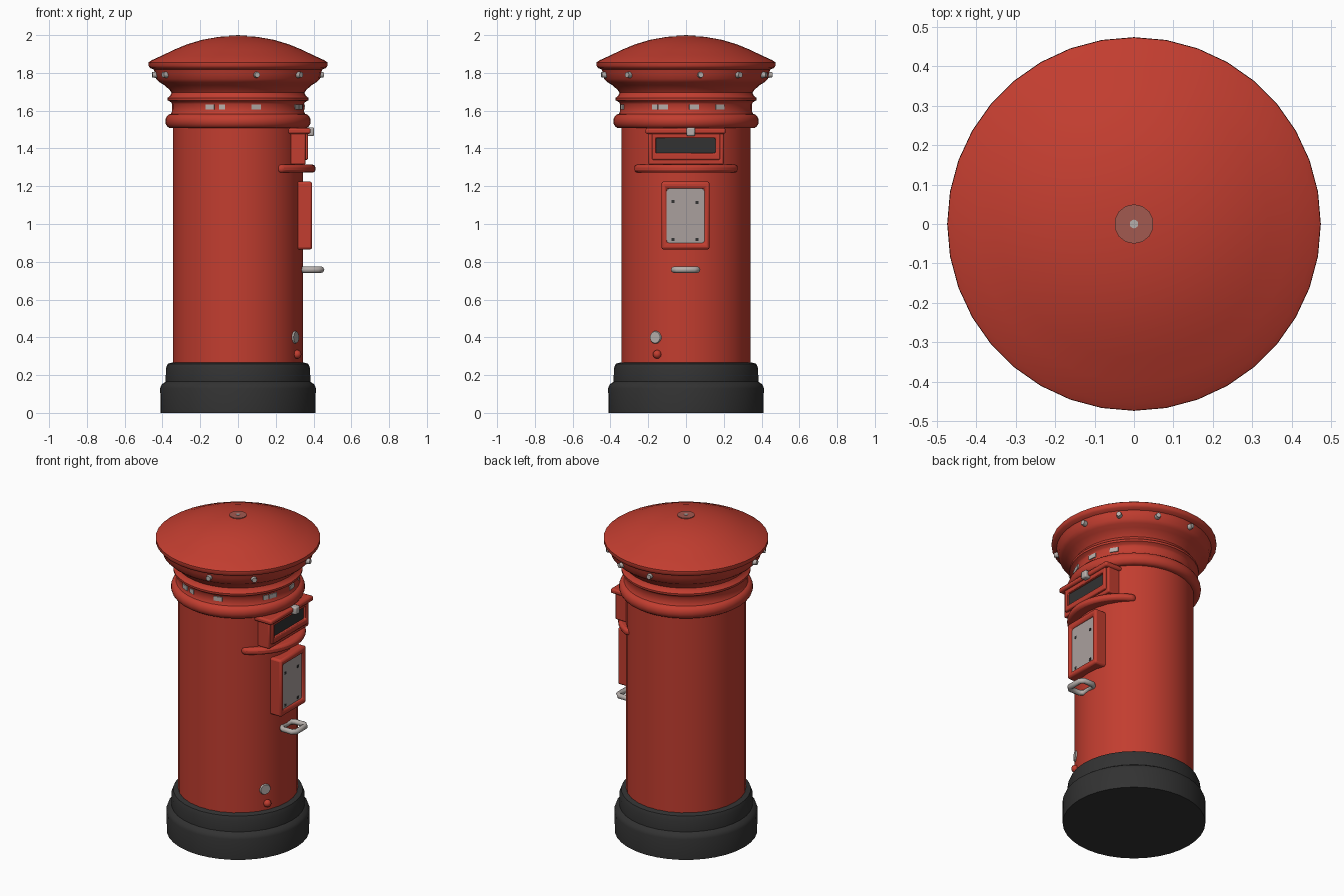
import bpy, bmesh, math
from mathutils import Matrix, Vector

if "Cube" in bpy.data.objects:
    bpy.data.objects.remove(bpy.data.objects["Cube"])


def mat(name, rgb):
    m = bpy.data.materials.new(name)
    m.diffuse_color = (*rgb, 1)
    m.use_nodes = True
    m.node_tree.nodes["Principled BSDF"].inputs["Base Color"].default_value = m.diffuse_color
    return m


RED = mat("red paint", (0.54, 0.047, 0.029))
BLACK = mat("black paint", (0.032, 0.032, 0.032))
SILVER = mat("bare metal", (0.47, 0.43, 0.41))
PLATE = mat("notice grey", (0.40, 0.35, 0.34))
WORN = mat("worn red", (0.36, 0.10, 0.08))


def finish(name, bm, material, angle=40, bevel=0):
    bmesh.ops.recalc_face_normals(bm, faces=bm.faces)
    me = bpy.data.meshes.new(name)
    bm.to_mesh(me)
    bm.free()
    ob = bpy.data.objects.new(name, me)
    bpy.context.collection.objects.link(ob)
    me.materials.append(material)
    me.shade_smooth()
    me.set_sharp_from_angle(angle=math.radians(angle))
    if bevel:
        b = ob.modifiers.new("bevel", 'BEVEL')
        b.width, b.segments = bevel, 2
    return ob


def revolve(name, profile, material, sides=36, angle=40):
    """Spin (radius, z) points around z; zero-radius ends close the shape."""
    bm = bmesh.new()
    vs = [bm.verts.new((r, 0, z)) for r, z in profile]
    es = [bm.edges.new(p) for p in zip(vs, vs[1:])]
    bmesh.ops.spin(bm, geom=vs + es, axis=(0, 0, 1), cent=(0, 0, 0),
                   steps=sides, angle=2 * math.pi)
    bmesh.ops.remove_doubles(bm, verts=bm.verts, dist=1e-4)
    return finish(name, bm, material, angle)


def box(name, x, y, z, material, bevel=0, turn=0):
    """Box from (min, max) ranges, then turned around z."""
    bm = bmesh.new()
    size = [b - a for a, b in (x, y, z)]
    mid = [(a + b) / 2 for a, b in (x, y, z)]
    m = (Matrix.Rotation(math.radians(turn), 4, 'Z') @ Matrix.Translation(mid)
         @ Matrix.Diagonal((*size, 1)))
    bmesh.ops.create_cube(bm, size=1, matrix=m)
    return finish(name, bm, material, 30, bevel)


def frame(name, back, front, outer, inner, material, bevel):
    """Picture frame facing +x; outer and inner are (y0, y1, z0, z1)."""
    bm = bmesh.new()
    rings = []
    for x, (y0, y1, z0, z1) in ((back, outer), (front, outer), (front, inner), (back, inner)):
        rings.append([bm.verts.new((x, y, z)) for y, z in
                      ((y0, z0), (y1, z0), (y1, z1), (y0, z1))])
    for a, b in zip(rings, rings[1:] + rings[:1]):
        for i in range(4):
            j = (i + 1) % 4
            bm.faces.new((a[i], a[j], b[j], b[i]))
    return finish(name, bm, material, 30, bevel)


def disc(name, centre, direction, radius, depth, material, top=1.0):
    bm = bmesh.new()
    q = Vector(direction).to_track_quat('Z', 'Y').to_matrix().to_4x4()
    bmesh.ops.create_cone(bm, cap_ends=True, segments=14, radius1=radius, radius2=radius * top,
                          depth=depth, matrix=Matrix.Translation(centre) @ q)
    return finish(name, bm, material)


def around(a, r, z):
    a = math.radians(a)
    return (r * math.cos(a), r * math.sin(a), z)


# Main turned parts
revolve("base", [(0, 0), (.41, 0), (.412, .13), (.405, .15), (.383, .165), (.382, .235),
                 (.372, .26), (.335, .27)], BLACK)
revolve("body", [(.344, .25), (.344, 1.53)], RED, 30)
ring = [(.354 + .031 * math.cos(t), 1.545 + .038 * math.sin(t))
        for t in (math.radians(d) for d in range(-90, 91, 22))]
revolve("collar", [(.335, 1.51)] + ring + [(.350, 1.595), (.349, 1.635), (.355, 1.645),
        (.372, 1.655), (.373, 1.668), (.358, 1.68), (.352, 1.695), (.362, 1.71),
        (.390, 1.735), (.415, 1.75), (.433, 1.768), (.440, 1.80), (.448, 1.825)], RED)
revolve("domed_cap", [(.440, 1.815), (.466, 1.826), (.474, 1.838), (.473, 1.856), (.455, 1.868),
                      (.40, 1.893), (.34, 1.922), (.27, 1.951), (.19, 1.975), (.10, 1.991),
                      (0, 1.996)], RED)
disc("cap_worn_spot", (0, 0, 1.995), (0, 0, 1), .05, .006, WORN)
disc("cap_pin", (0, 0, 1.997), (0, 0, 1), .011, .006, SILVER)

# Bolts below the cap and worn patches in the neck
for i, a in enumerate((-77, -43, 10, 39, 68, 97, 188, 210)):
    disc(f"bolt_{i}", around(a, .442, 1.79), around(a, 1, 0), .018, .034, SILVER, .8)
for i, a in enumerate((-115, -104, -74, -28, -20, 7, 31)):
    w = .016 if a in (-104, -28) else .026
    box(f"neck_patch_{i}", (.345, .3535), (-w, w), (1.605, 1.632), SILVER, 0, a)

# Posting slot: surround, inner lip, dark opening, hood
frame("slot_surround", .25, .358, (-.20, .20, 1.315, 1.505), (-.17, .17, 1.34, 1.48), RED, .008)
frame("slot_lip", .25, .37, (-.18, .18, 1.34, 1.485), (-.16, .155, 1.375, 1.455), RED, .006)
box("slot_opening", (.30, .352), (-.162, .157), (1.37, 1.46), BLACK)
box("slot_hood", (.25, .385), (-.215, .21), (1.477, 1.507), RED, .01)
box("slot_catch", (.36, .403), (.003, .048), (1.465, 1.512), SILVER, .008)

# Curved sill under the slot
bm = bmesh.new()
pts = [(.1, -.22)]
for d in range(-50, 51, 5):
    p = around(d, .355 + .055 * math.cos(math.radians(d * 1.7)), 0)
    pts.append(p[:2])
pts.append((.1, .22))
face = bm.faces.new([bm.verts.new((x, y, 1.272)) for x, y in pts])
up = bmesh.ops.extrude_face_region(bm, geom=[face])
bmesh.ops.translate(bm, vec=(0, 0, .042),
                    verts=[v for v in up["geom"] if isinstance(v, bmesh.types.BMVert)])
finish("slot_sill", bm, RED, 50, .014)

# Notice frame with its plate and corner marks
frame("notice_frame", .28, .393, (-.13, .125, .865, 1.225), (-.102, .097, .90, 1.187), RED, .012)
box("notice_plate", (.30, .379), (-.105, .10), (.895, 1.19), PLATE)
for i, (y, z) in enumerate(((-.068, 1.12), (.058, 1.115), (-.068, .918), (.058, .918))):
    box(f"notice_mark_{i}", (.377, .381), (y - .008, y + .008), (z - .008, z + .008), BLACK)

# Handle loop
bm = bmesh.new()
loop = []
path = [(.335, -.045), (.36, -.064), (.425, -.064), (.441, -.048),
        (.441, .044), (.425, .06), (.36, .06), (.335, .041)]
for i, p in enumerate(path):
    a, b = Vector(path[i - 1]), Vector(path[(i + 1) % len(path)])
    t = (b - a).normalized()
    n = Vector((t.y, -t.x))
    loop.append([bm.verts.new((p[0] + n.x * .016 * math.cos(k), p[1] + n.y * .016 * math.cos(k),
                               .758 + .017 * math.sin(k)))
                 for k in (j * math.pi / 4 for j in range(8))])
for a, b in zip(loop, loop[1:] + loop[:1]):
    for j in range(8):
        bm.faces.new((a[j], a[(j + 1) % 8], b[(j + 1) % 8], b[j]))
finish("handle", bm, SILVER, 60)

# Lock cover and small knob near the base
disc("lock_cover", around(-28, .344, .40), around(-28, 1, 0), .036, .012, SILVER, .85)
bm = bmesh.new()
bmesh.ops.create_uvsphere(bm, u_segments=12, v_segments=8, radius=.023,
                          matrix=Matrix.Translation(around(-26, .348, .31)))
finish("knob", bm, RED, 60)
